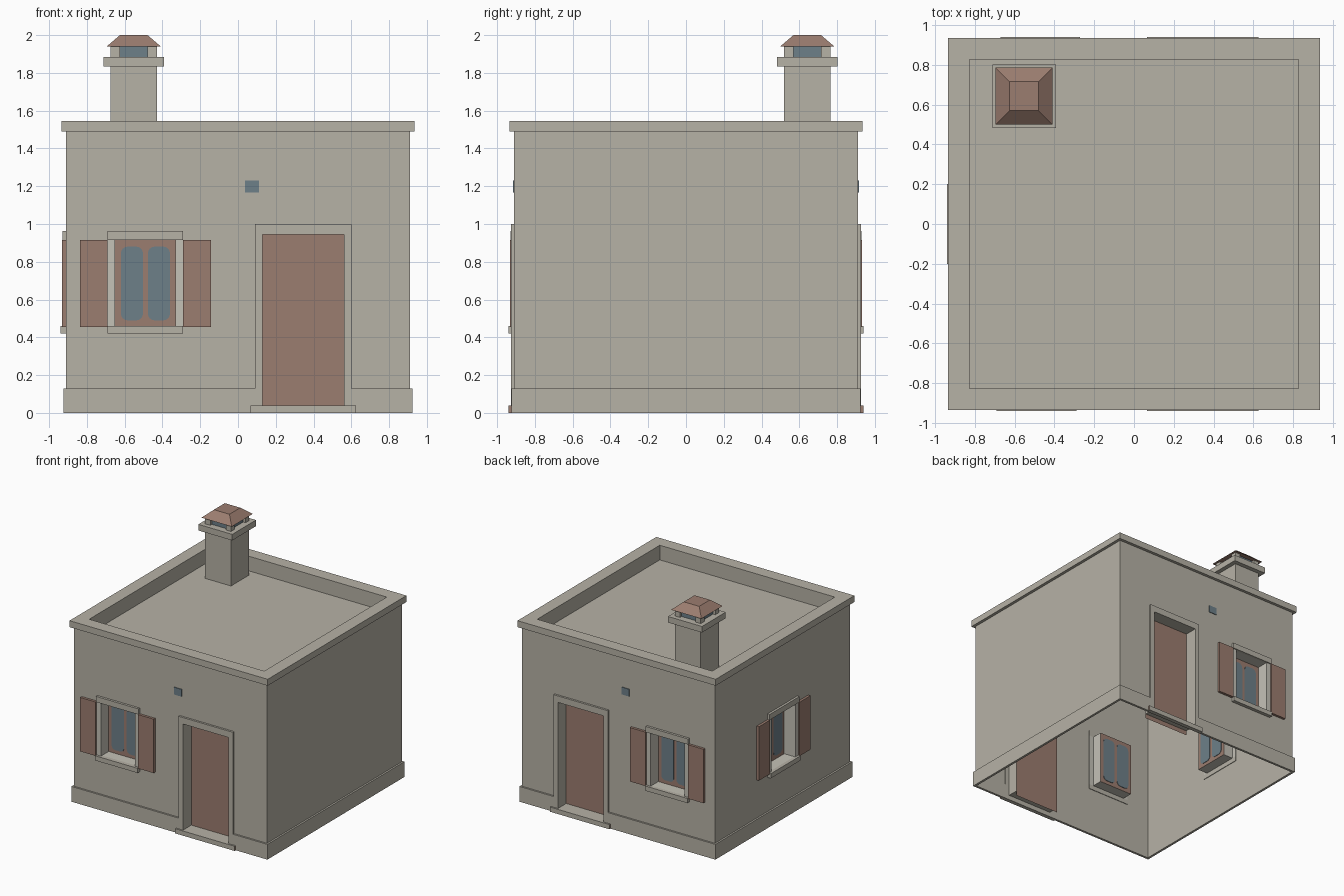
import bpy, bmesh, math
from mathutils import Matrix

cube = bpy.data.objects.get("Cube")
if cube:
    bpy.data.objects.remove(cube, do_unlink=True)


def material(name, r, g, b):
    m = bpy.data.materials.new(name)
    m.use_nodes = True
    m.diffuse_color = (r, g, b, 1)
    m.node_tree.nodes["Principled BSDF"].inputs["Base Color"].default_value = (r, g, b, 1)
    return m


STONE = material("stone plaster", 0.47, 0.445, 0.38)
PALE = material("pale stone", 0.56, 0.54, 0.475)
BROWN = material("brown wood", 0.33, 0.205, 0.16)
BLUE = material("blue glass", 0.155, 0.215, 0.25)

WALL = 0.91      # half width of the house
DEEP = 0.815     # back plane of the door and window recesses


def finish(name, bm, mats, turn=0):
    me = bpy.data.meshes.new(name)
    bm.to_mesh(me)
    bm.free()
    for m in mats:
        me.materials.append(m)
    me.transform(Matrix.Rotation(math.radians(turn), 4, "Z"))
    ob = bpy.data.objects.new(name, me)
    bpy.context.collection.objects.link(ob)
    return ob


def add_box(bm, x0, x1, y0, y1, z0, z1):
    size = Matrix.Diagonal((x1 - x0, y1 - y0, z1 - z0, 1))
    mid = Matrix.Translation(((x0 + x1) / 2, (y0 + y1) / 2, (z0 + z1) / 2))
    bmesh.ops.create_cube(bm, size=1, matrix=mid @ size)


def boxes(name, mat, items, turn=0):
    bm = bmesh.new()
    for b in items:
        add_box(bm, *b)
    return finish(name, bm, [mat], turn)


def quad(bm, pts):
    return bm.faces.new([bm.verts.new(p) for p in pts])


def upright(bm, x0, x1, y, z0, z1):
    return quad(bm, [(x0, y, z0), (x1, y, z0), (x1, y, z1), (x0, y, z1)])


def rings(name, mat, profile, centre=(0, 0), cap_ends=(False, False)):
    """Square rings of (half width, height) joined into a skin."""
    bm = bmesh.new()
    loops = []
    for h, z in profile:
        loops.append([bm.verts.new((centre[0] + sx * h, centre[1] + sy * h, z))
                      for sx, sy in ((-1, -1), (1, -1), (1, 1), (-1, 1))])
    for a, b in zip(loops, loops[1:]):
        for i in range(4):
            j = (i + 1) % 4
            bm.faces.new((a[i], a[j], b[j], b[i]))
    if cap_ends[0]:
        bm.faces.new(loops[0][::-1])
    if cap_ends[1]:
        bm.faces.new(loops[-1])
    return finish(name, bm, [mat])


def wall(name, openings, turn):
    """Thin wall skin with rectangular holes."""
    bm = bmesh.new()
    xs = sorted({-WALL, WALL} | {v for o in openings for v in o[:2]})
    zs = sorted({0, 1.49} | {v for o in openings for v in o[2:]})
    for x0, x1 in zip(xs, xs[1:]):
        for z0, z1 in zip(zs, zs[1:]):
            cx, cz = (x0 + x1) / 2, (z0 + z1) / 2
            if not any(a < cx < b and c < cz < d for a, b, c, d in openings):
                upright(bm, x0, x1, -WALL, z0, z1)
    bmesh.ops.remove_doubles(bm, verts=bm.verts, dist=0.0001)
    finish(name, bm, [STONE], turn)


def reveal(name, mat, x0, x1, z0, z1, turn):
    """Four sides of a recess."""
    bm = bmesh.new()
    corners = [(x0, z0), (x1, z0), (x1, z1), (x0, z1)]
    for (ax, az), (bx, bz) in zip(corners, corners[1:] + corners[:1]):
        quad(bm, [(ax, -WALL, az), (bx, -WALL, bz), (bx, -DEEP, bz), (ax, -DEEP, az)])
    finish(name, bm, [mat], turn)


def panel(name, mat, x0, x1, z0, z1, turn):
    bm = bmesh.new()
    upright(bm, x0, x1, -DEEP, z0, z1)
    finish(name, bm, [mat], turn)


def pane(name, x0, x1, z0, z1, turn, r=0.035):
    """Thin glass plate with rounded corners."""
    bm = bmesh.new()
    ring = []
    for k, (cx, cz) in enumerate([(x1 - r, z1 - r), (x0 + r, z1 - r),
                                  (x0 + r, z0 + r), (x1 - r, z0 + r)]):
        for s in range(5):
            a = math.radians(90 * k + 22.5 * s)
            ring.append(bm.verts.new((cx + r * math.cos(a), -DEEP + 0.004, cz + r * math.sin(a))))
    face = bm.faces.new(ring)
    out = bmesh.ops.extrude_face_region(bm, geom=[face])
    moved = [v for v in out["geom"] if isinstance(v, bmesh.types.BMVert)]
    bmesh.ops.translate(bm, verts=moved, vec=(0, -0.008, 0))
    bmesh.ops.recalc_face_normals(bm, faces=bm.faces)
    finish(name, bm, [BLUE], turn)


def window(side, c, turn):
    z0, z1, w, t = 0.46, 0.915, 0.16, 0.2
    reveal(side + "_window_reveal", PALE, c - w, c + w, z0, z1, turn)
    panel(side + "_window_frame", BROWN, c - w, c + w, z0, z1, turn)
    for tag, s in (("left", 1), ("right", -1)):
        a, b = sorted((c + s * 0.013, c + s * 0.13))
        pane(f"{side}_window_{tag}_pane", a, b, 0.49, 0.88, turn)
        a, b = sorted((c + s * w, c + s * t))
        boxes(f"{side}_window_{tag}_jamb", PALE, [(a, b, -0.92, -0.905, z0, z1)], turn)
        a, b = sorted((c + s * t, c + s * 0.347))
        boxes(f"{side}_{tag}_shutter", BROWN, [(a, b, -0.932, -0.9105, z0 - 0.005, z1)], turn)
    boxes(side + "_lintel", STONE, [(c - t, c + t, -0.93, -0.905, z1, 0.963)], turn)
    boxes(side + "_sill", STONE, [(c - t, c + t, -0.94, -0.905, 0.42, z0)], turn)


def door(side, c, turn):
    w, t, top = 0.215, 0.256, 0.945
    reveal(side + "_door_reveal", STONE, c - w, c + w, 0.04, top, turn)
    panel(side + "_door", BROWN, c - w, c + w, 0.0, top, turn)
    y = (-0.927, -0.905)
    boxes(side + "_door_surround", STONE, [
        (c - t, c - w, *y, 0.04, top), (c + w, c + t, *y, 0.04, top),
        (c - t, c + t, *y, top, 1.0)], turn)
    # step with brown ends
    bm = bmesh.new()
    add_box(bm, c - 0.28, c + 0.28, -0.94, -0.905, 0, 0.04)
    for f in bm.faces:
        f.material_index = 1 if abs(f.normal.x) > 0.9 else 0
    finish(side + "_step", bm, [STONE, BROWN], turn)
    # base band either side of the door
    boxes(side + "_base_band", STONE, [
        (-0.925, c - t, -0.925, -0.905, 0, 0.13),
        (c + t, 0.925, -0.925, -0.905, 0, 0.13)], turn)


# Front and back: door, window, vent
for side, turn, dc, wc, vc in (("front", 0, 0.345, -0.49, 0.073),
                               ("back", 180, -0.345, 0.47, 0.068)):
    wall(side + "_wall", [(dc - 0.215, dc + 0.215, 0, 0.945),
                          (wc - 0.16, wc + 0.16, 0.46, 0.915)], turn)
    door(side, dc, turn)
    window(side, wc, turn)
    boxes(side + "_vent", BLUE, [(vc - 0.037, vc + 0.037, -0.916, -0.9105, 1.168, 1.23)], turn)

# Sides: plain left wall, right wall with a window
wall("left_wall", [], 90)
wall("right_wall", [(-0.16, 0.16, 0.46, 0.915)], -90)
window("right", 0, -90)
for side, turn in (("left", 90), ("right", -90)):
    boxes(side + "_base_band", STONE, [(-0.925, 0.925, -0.925, -0.905, 0, 0.13)], turn)

# Parapet coping and sunken roof
rings("parapet_and_roof", STONE,
      [(WALL, 1.49), (0.935, 1.49), (0.935, 1.545), (0.826, 1.545), (0.826, 1.42)],
      cap_ends=(False, True))

# Chimney
C = (-0.552, 0.642)
BOTH = (True, True)
rings("chimney_shaft", STONE, [(0.122, 1.42), (0.122, 1.84)], C, BOTH)
rings("chimney_collar", STONE, [(0.16, 1.833), (0.16, 1.885)], C, BOTH)
rings("chimney_core", BLUE, [(0.1, 1.88), (0.1, 1.945)], C, BOTH)
posts = []
for sx in (-1, 1):
    for sy in (-1, 1):
        x, y = C[0] + sx * 0.098, C[1] + sy * 0.098
        posts.append((x - 0.024, x + 0.024, y - 0.024, y + 0.024, 1.88, 1.943))
boxes("chimney_posts", STONE, posts)
rings("chimney_cap", BROWN, [(0.143, 1.94), (0.073, 2.0)], C, BOTH)
